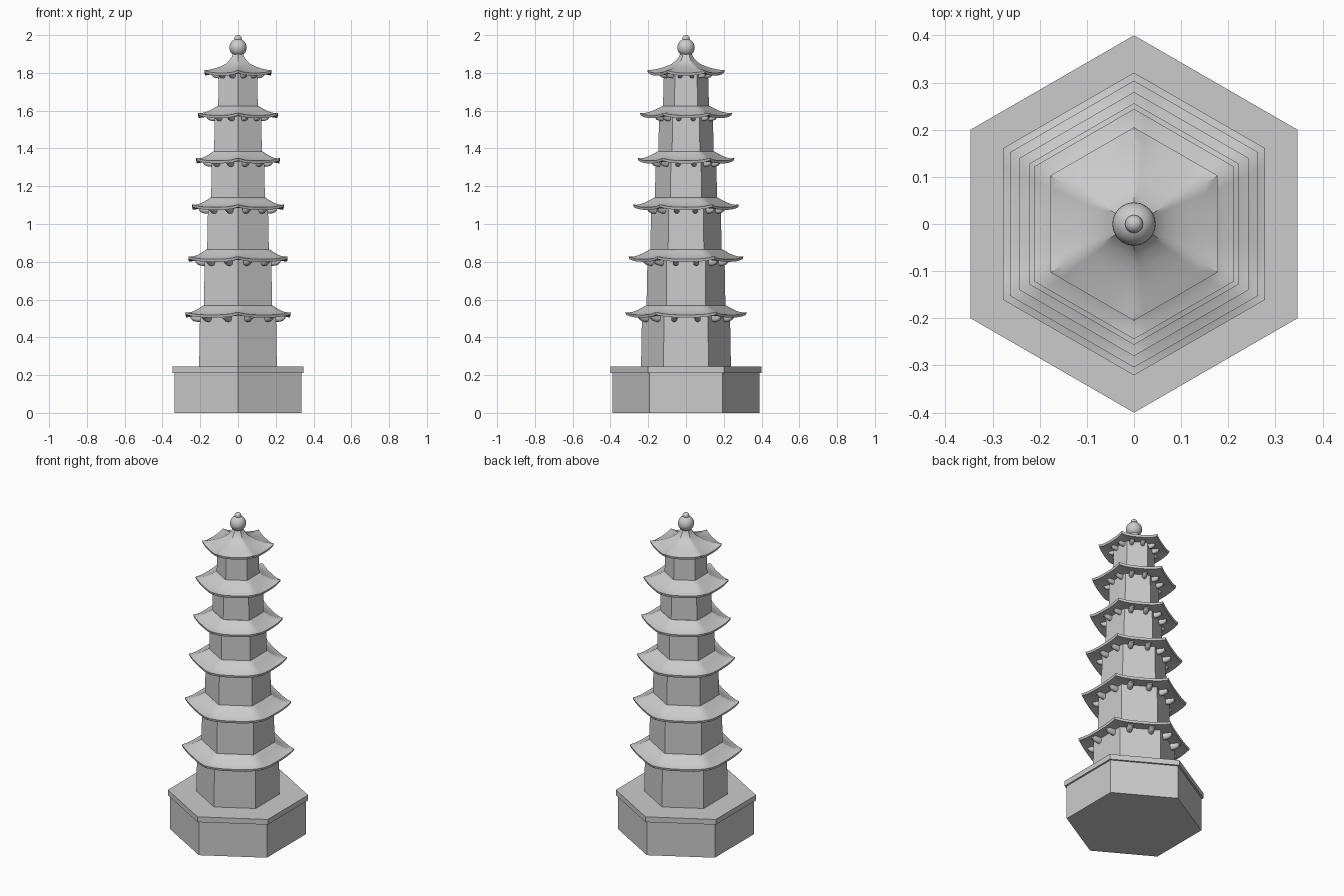
import bpy, bmesh, math
from mathutils import Matrix, Vector

if "Cube" in bpy.data.objects:
    bpy.data.objects.remove(bpy.data.objects["Cube"])


def finish(name, bm, smooth=None):
    bmesh.ops.recalc_face_normals(bm, faces=bm.faces)
    me = bpy.data.meshes.new(name)
    bm.to_mesh(me)
    bm.free()
    ob = bpy.data.objects.new(name, me)
    bpy.context.collection.objects.link(ob)
    if smooth:
        bpy.ops.object.select_all(action='DESELECT')
        ob.select_set(True)
        bpy.context.view_layer.objects.active = ob
        bpy.ops.object.shade_smooth_by_angle(angle=math.radians(smooth))
    return ob


def loft(bm, rings):
    """Skin closed rings of points and cap both ends."""
    loops = [[bm.verts.new(p) for p in r] for r in rings]
    n = len(loops[0])
    for a, b in zip(loops, loops[1:]):
        for i in range(n):
            j = (i + 1) % n
            bm.faces.new((a[i], a[j], b[j], b[i]))
    bm.faces.new(loops[0])
    bm.faces.new(loops[-1])


def hex_ring(r, z, lift=0.0, n=8):
    """Hexagon with corners on the y axis, each side cut in n; corners lifted."""
    pts = []
    for k in range(6):
        a, b = (Vector((r * math.cos(t), r * math.sin(t), z))
                for t in (math.pi / 6 + k * math.pi / 3, math.pi / 2 + k * math.pi / 3))
        for i in range(n):
            p = a.lerp(b, i / n)
            p.z += lift * abs(2 * i / n - 1) ** 3
            pts.append(p)
    return pts


def hex_prism(name, r0, r1, z0, z1):
    bm = bmesh.new()
    loft(bm, [hex_ring(r0, z0, n=1), hex_ring(r1, z1, n=1)])
    return finish(name, bm)


def roof(name, profile, wall_r, lift=0.014, lip=0.014):
    """profile runs from the top (radius, z) out to the eave."""
    r_in, r_out = profile[0][0], profile[-1][0]
    ze = profile[-1][1]
    rings = []
    for r, z in profile:
        t = (r - r_in) / (r_out - r_in)
        rings.append(hex_ring(r, z, lift * t ** 3))
    rings.append(hex_ring(r_out - 0.004, ze - lip, lift))
    rings.append(hex_ring((r_out + wall_r) / 2, ze - lip + 0.006, lift * 0.3))
    rings.append(hex_ring(wall_r * 0.9, ze - lip + 0.01))
    bm = bmesh.new()
    loft(bm, rings)
    return finish(name, bm, 35)


def brackets(name, wall_r, z_top, size):
    """Two round-bottomed corbels on each of the six faces."""
    bm = bmesh.new()
    apothem = wall_r * math.cos(math.pi / 6)
    w = 0.016 * size
    for k in range(6):
        rot = Matrix.Rotation(k * math.pi / 3, 3, 'Z')
        for s in (-1, 1):
            y0 = s * wall_r * 0.265
            rings = []
            for x, drop in ((-0.01, 0.036), (0.022, 0.034), (0.038, 0.028), (0.05, 0.016)):
                drop *= size
                zc = max(drop - w, 0.002)
                ring = [(w, 0), (-w, 0)]
                ring += [(-w * math.cos(a), -zc - (drop - zc) * math.sin(a))
                         for a in (i * math.pi / 6 for i in range(7))]
                rings.append([rot @ Vector((apothem + x * size, y0 + y, z_top + z))
                              for y, z in ring])
            loft(bm, rings)
    return finish(name, bm, 40)


def ball(name, r, z):
    bm = bmesh.new()
    bmesh.ops.create_uvsphere(bm, u_segments=24, v_segments=14, radius=r,
                              matrix=Matrix.Translation((0, 0, z)))
    return finish(name, bm, 60)


# stepped base
hex_prism("base", 0.388, 0.388, 0, 0.212)
hex_prism("base_slab", 0.4, 0.4, 0.212, 0.245)

# storeys: wall radius, eave radius, eave height, roof top height
storeys = [
    (0.238, 0.321, 0.519, 0.569),
    (0.209, 0.304, 0.814, 0.866),
    (0.189, 0.280, 1.089, 1.140),
    (0.165, 0.256, 1.335, 1.385),
    (0.147, 0.244, 1.575, 1.625),
    (0.122, 0.205, 1.800, 1.905),
]
floor = 0.24
for i, (wr, er, ze, zt) in enumerate(storeys):
    n = i + 1
    hex_prism(f"wall_{n}", wr, wr - 0.005, floor, ze)
    if n < len(storeys):
        top_r = storeys[n][0] + 0.003
        prof = [(top_r + (er - top_r) * t, ze + (zt - ze) * (1 - t) ** 1.35)
                for t in (j / 6 for j in range(7))]
    else:
        # sweeping top roof
        prof = [(0.030, zt), (0.038, 1.885), (0.052, 1.866), (0.075, 1.848),
                (0.105, 1.833), (0.14, 1.820), (0.175, 1.809), (er, ze)]
    roof(f"roof_{n}", prof, wr)
    brackets(f"brackets_{n}", wr - 0.004, ze - 0.002, 1.0 - 0.05 * i)
    floor = zt - 0.01

# finial
ball("finial_ball", 0.046, 1.934)
ball("finial_tip", 0.019, 1.981)
